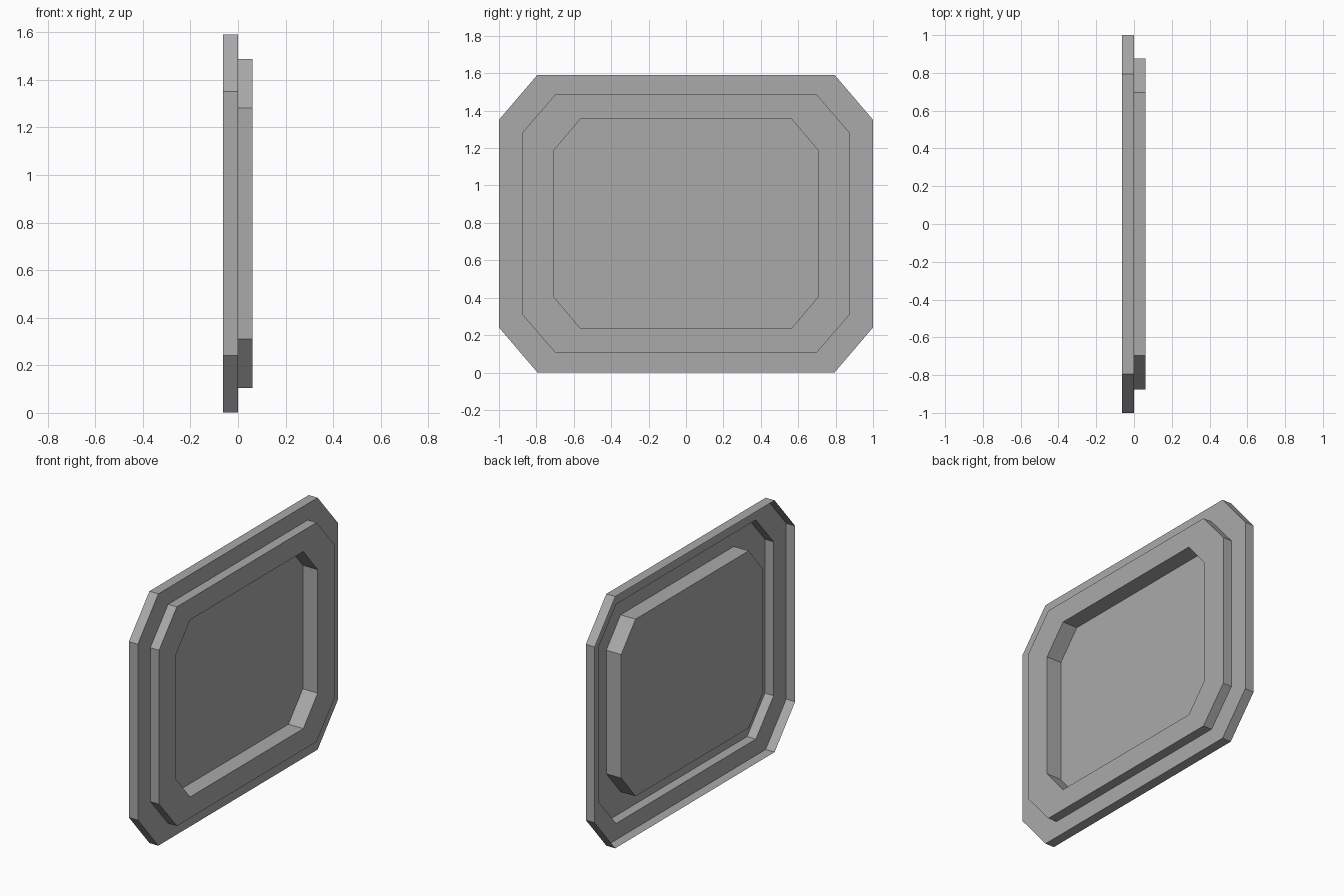
import bpy
import bmesh

cube = bpy.data.objects.get("Cube")
if cube:
    bpy.data.objects.remove(cube, do_unlink=True)

# One plain grey for the whole panel
GREY = (0.4, 0.4, 0.4, 1.0)
grey = bpy.data.materials.new("plain grey")
grey.use_nodes = True
grey.diffuse_color = GREY
grey.node_tree.nodes["Principled BSDF"].inputs["Base Color"].default_value = GREY

MID_Z = 0.796

# Chamfered outlines: half width, half height, then where each straight edge ends
OUTER = (1.0, 0.795, 0.795, 0.555)
MIDDLE = (0.875, 0.692, 0.697, 0.486)
INNER = (0.708, 0.559, 0.565, 0.39)

# Depth levels along x
BACK, LEDGE, FRONT, FLOOR = -0.0625, 0.0, 0.061, -0.043


def outline(shape, x):
    """Eight corners, counter-clockwise as seen from +x."""
    w, h, flat_w, flat_h = shape
    quarter = [(w, flat_h), (flat_w, h)]
    half = quarter + [(-y, z) for y, z in reversed(quarter)]
    return [(x, y, z + MID_Z) for y, z in half + [(-y, -z) for y, z in half]]


def sheet(name, levels, capped=False):
    """Thin sheet running through successive outlines, optionally closed."""
    bm = bmesh.new()
    rings = [[bm.verts.new(p) for p in outline(s, x)] for s, x in levels]
    for a, b in zip(rings, rings[1:]):
        for i in range(len(a)):
            j = (i + 1) % len(a)
            bm.faces.new((a[i], a[j], b[j], b[i]))
    if capped:
        bm.faces.new(rings[-1])
    mesh = bpy.data.meshes.new(name)
    bm.to_mesh(mesh)
    bm.free()
    mesh.materials.append(grey)
    obj = bpy.data.objects.new(name, mesh)
    bpy.context.collection.objects.link(obj)
    return obj


# Outer edge wall and its flat ledge, open at the back
sheet("outer_rim", [(OUTER, BACK), (OUTER, LEDGE), (MIDDLE, LEDGE)])

# Raised frame standing on the ledge
sheet("raised_frame", [(MIDDLE, LEDGE), (MIDDLE, FRONT), (INNER, FRONT)])

# Sunken tray with its floor
sheet("recessed_panel", [(INNER, FRONT), (INNER, FLOOR)], capped=True)
